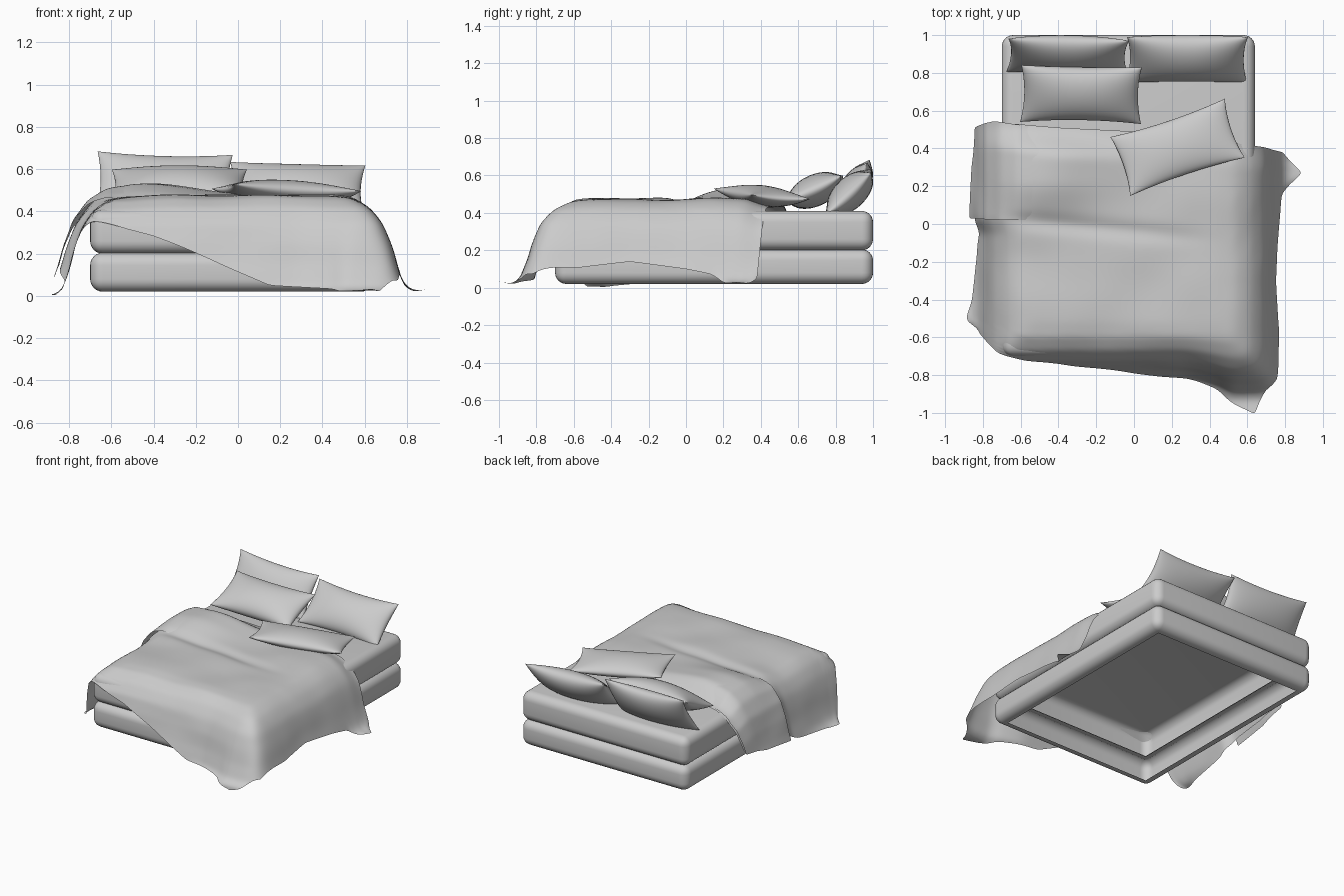
import bpy, bmesh, math
from mathutils import Vector, noise

if "Cube" in bpy.data.objects:
    bpy.data.objects.remove(bpy.data.objects["Cube"])


def finish(name, bm, angle=60):
    me = bpy.data.meshes.new(name)
    bmesh.ops.recalc_face_normals(bm, faces=bm.faces)
    bm.to_mesh(me)
    bm.free()
    ob = bpy.data.objects.new(name, me)
    bpy.context.collection.objects.link(ob)
    bpy.ops.object.select_all(action='DESELECT')
    bpy.context.view_layer.objects.active = ob
    ob.select_set(True)
    bpy.ops.object.shade_smooth_by_angle(angle=math.radians(angle))
    return ob


def smooth(t):
    t = max(0.0, min(1.0, t))
    return t * t * (3 - 2 * t)


# Mattress and bed base: rounded hollow shells with a lip around each opening
def slab(name, z0, z1, open_sides):
    bm = bmesh.new()
    bmesh.ops.create_cube(bm, size=1)
    for v in bm.verts:
        v.co = (-0.03 + v.co.x * 1.34, 0.15 + v.co.y * 1.70, (z0 + z1) / 2 + v.co.z * (z1 - z0))
    bmesh.ops.bevel(bm, geom=bm.edges[:], offset=0.06, segments=6, profile=0.5, affect='EDGES')
    bm.normal_update()
    for s in open_sides:
        face = max((f for f in bm.faces if f.normal.z * s > 0.9), key=lambda f: f.calc_area())
        bmesh.ops.inset_region(bm, faces=[face], thickness=0.025)
        bmesh.ops.delete(bm, geom=[face], context='FACES')
    finish(name, bm, 40)


slab("bed_base", 0.02, 0.205, (-1, 1))
slab("mattress", 0.20, 0.41, (-1,))


# Pillows: two puffed sheets joined at a seam with pointed corners
def pillow(name, loc, rot, w=0.64, h=0.33, t=0.17, n=24):
    bm = bmesh.new()
    for side in (1, -1):
        rows = []
        for j in range(n + 1):
            v = -math.cos(math.pi * j / n)
            row = []
            for i in range(n + 1):
                u = -math.cos(math.pi * i / n)
                x = w / 2 * u * (1 - 0.06 * (1 - v * v))
                y = h / 2 * v * (1 - 0.10 * (1 - u * u))
                z = side * t / 2 * max(0, (1 - u * u) * (1 - v * v)) ** 0.5
                z += 0.012 * u * u * v * v
                row.append(bm.verts.new((x, y, z)))
            rows.append(row)
        for a, b in zip(rows, rows[1:]):
            for i in range(n):
                bm.faces.new((a[i], a[i + 1], b[i + 1], b[i]))
    bmesh.ops.remove_doubles(bm, verts=bm.verts, dist=0.0001)
    ob = finish(name, bm)
    ob.location = loc
    ob.rotation_euler = [math.radians(a) for a in rot]


pillow("pillow_back_left", (-0.35, 0.898, 0.53), (58, 1.5, -1), t=0.15)
pillow("pillow_back_right", (0.28, 0.877, 0.505), (43, 1.5, 0))
pillow("pillow_front_left", (-0.28, 0.69, 0.52), (24, 0, -1))
pillow("pillow_loose", (0.23, 0.405, 0.490), (-4, 3, 18.5), t=0.115)

# Fall of the cloth past the mattress edge: distance, outward offset, height share
FALL = [(0, 0, 1), (.1, .1, .98), (.2, .19, .88), (.3, .26, .71), (.4, .30, .50),
        (.5, .33, .28), (.6, .37, .06), (.65, .41, 0), (1.2, .96, 0)]
XL, XR, YF = -0.52, 0.44, -0.52


def fall(d):
    for a, b in zip(FALL, FALL[1:]):
        if d <= b[0]:
            k = (d - a[0]) / (b[0] - a[0])
            return a[1] + k * (b[1] - a[1]), a[2] + k * (b[2] - a[2])
    return FALL[-1][1:]


def drape(a, b, v, lift):
    """Lay a flat cloth point over the bed."""
    cx, cy = max(XL, min(XR, a)), max(YF, b)
    ex, ey = a - cx, b - cy
    d = (ex ** 6 + ey ** 6) ** (1 / 6)
    out, share = fall(d)
    # the turned-back layer only stands clear at the hanging side
    lift -= (lift + 0.01) * smooth((a + 0.72) / 0.3) if lift else 0
    out += lift * min(1, d / 0.2)
    k = out / d if d > 1e-6 else 0
    kx = 0.94 if a > 0 else 0.84 + 0.12 * smooth((b + 0.06) / 0.1)
    ky = 0.78 + 0.22 * smooth((a - 0.25) / 0.35)
    x, y = cx + ex * k * kx, cy + ey * k * ky
    # puffed top, raised on the folded side, with a crease across the middle
    top = 0.475 + 0.058 * math.exp(-((a + 0.42) / 0.28) ** 2) * smooth((b + 0.02) / 0.25)
    crease = smooth((a + 0.75) / 0.3) * smooth((0.5 - a) / 0.5)
    top -= 0.022 * crease * math.exp(-((b + 0.03 + 0.10 * (a + 0.1)) / 0.035) ** 2)
    top -= 0.015 * smooth((-a - 0.3) / 0.3) * smooth(-b / 0.2)
    top += 0.012 * noise.noise(Vector((a * 3.5, b * 3.5, 2)))
    top = 0.435 + (top - 0.435) * smooth((1 - v) / 0.11)
    floor = 0.004 if x < -0.7 else 0.022
    z = floor + (top + lift - floor) * share
    hang = smooth((d - 0.25) / 0.3) * share
    w = 0.035 * noise.noise(Vector((a * 4, b * 4, 7))) * hang
    if d > 1e-6:
        x += ex / d * w
        y += ey / d * w
    if share == 0:
        z += 0.012 * (1 + noise.noise(Vector((a * 8, b * 8, 1)))) * smooth((d - 0.65) / 0.1)
    return x, y, z


def along(pts, t):
    pts = [Vector(p) for p in pts]
    lens = [(q - p).length for p, q in zip(pts, pts[1:])]
    s = t * sum(lens)
    for p, q, l in zip(pts, pts[1:], lens):
        if s <= l:
            return p.lerp(q, s / l)
        s -= l
    return pts[-1]


# Cloth sheet: a patch blended from four outline curves, then draped
def sheet(name, left, right, foot, head, lift=0.0, n=56, v0=0.0):
    bm = bmesh.new()
    p00, p10, p01, p11 = (Vector(p) for p in (foot[0], foot[-1], head[0], head[-1]))
    rows = []
    for j in range(n + 1):
        v = j / n
        L, R = along(left, v), along(right, v)
        row = []
        for i in range(n + 1):
            u = i / n
            p = (L * (1 - u) + R * u + along(foot, u) * (1 - v) + along(head, u) * v
                 - (p00 * (1 - u) + p10 * u) * (1 - v) - (p01 * (1 - u) + p11 * u) * v)
            row.append(bm.verts.new(drape(p.x, p.y, v0 + (1 - v0) * v, lift)))
        rows.append(row)
    for a, b in zip(rows, rows[1:]):
        for i in range(n):
            bm.faces.new((a[i], a[i + 1], b[i + 1], b[i]))
    bmesh.ops.smooth_vert(bm, verts=[v for v in bm.verts if not v.is_boundary], factor=0.5,
                          use_axis_x=True, use_axis_y=True, use_axis_z=True)
    ob = finish(name, bm, 80)
    sub = ob.modifiers.new("soften", 'SUBSURF')
    sub.levels = sub.render_levels = 1


# Duvet
sheet("duvet",
      left=[(-.76, -.77), (-1.06, -.66), (-1.20, -.50), (-1.16, -.4), (-1.11, -.1), (-1.03, .05), (-1.01, .3), (-.97, .51)],
      right=[(.755, -1.245), (.98, -1.0), (.98, -.57), (.95, -.3), (.99, 0), (1.02, .15), (1.16, .27), (1.04, .38)],
      foot=[(-.76, -.77), (-.4, -.88), (-.1, -1.01), (.15, -1.12), (.45, -1.15), (.755, -1.245)],
      head=[(-.97, .51), (-.75, .54), (-.4, .51), (0, .49), (.3, .47), (.6, .42), (1.04, .38)])

# Turned-back layer of the duvet on the left
sheet("duvet_fold",
      left=[(-1.07, .03), (-1.04, .3), (-.99, .51)],
      right=[(-.5, .02), (-.5, .25), (-.5, .51)],
      foot=[(-1.07, .03), (-.6, .02), (-.5, .02)],
      head=[(-.99, .51), (-.75, .545), (-.5, .51)],
      lift=0.015, n=30, v0=0.64)
